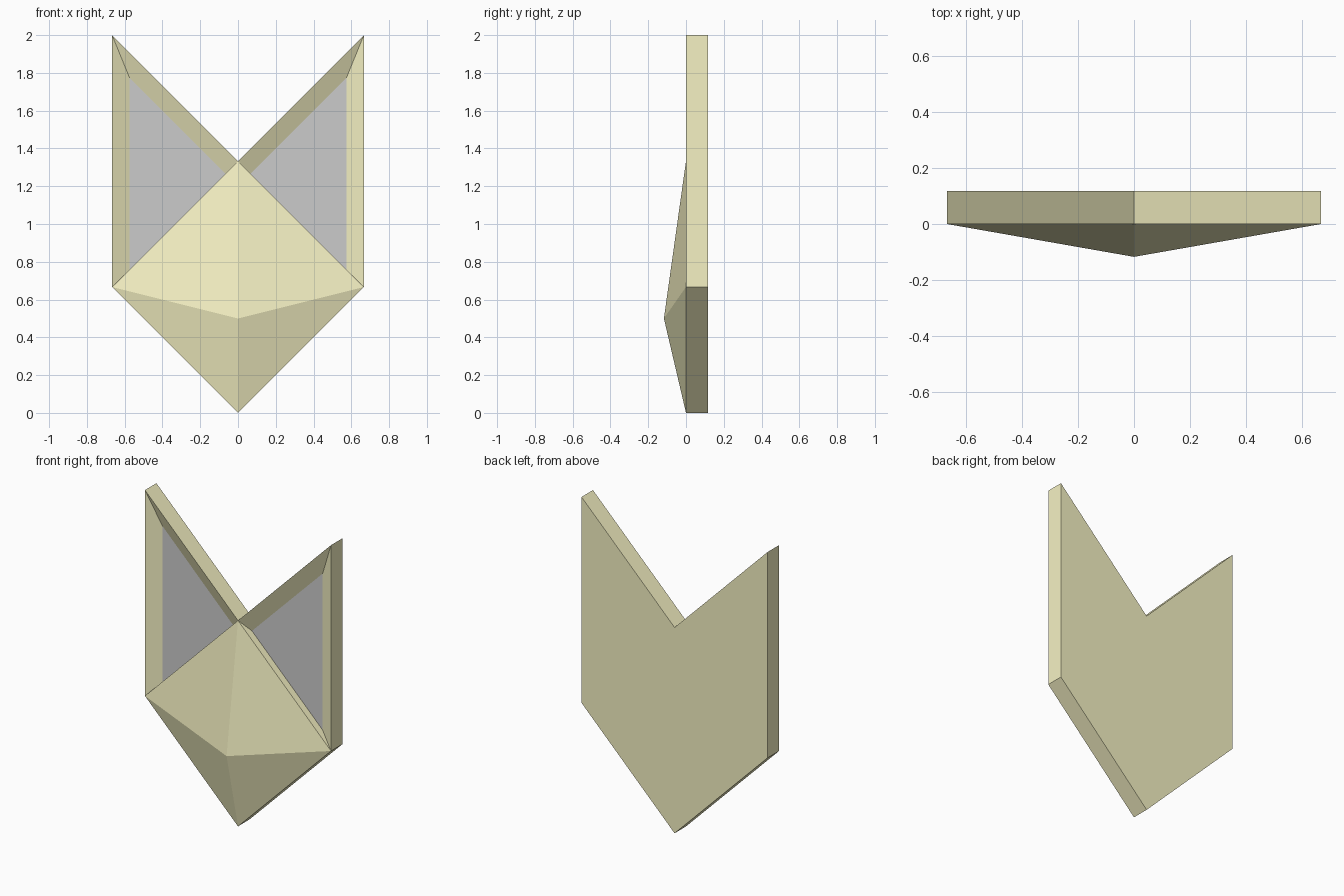
import bpy
import bmesh

if "Cube" in bpy.data.objects:
    bpy.data.objects.remove(bpy.data.objects["Cube"])

W = 2 / 3      # half width
T = 0.117      # body thickness and height of the front point
D = 0.047      # pocket depth
I = 0.093      # bevel width of the pocket rim

yellow = bpy.data.materials.new("pale_yellow")
yellow.diffuse_color = (0.92, 0.89, 0.55, 1)
yellow.use_nodes = True
yellow.node_tree.nodes["Principled BSDF"].inputs["Base Color"].default_value = yellow.diffuse_color


def mirrored_mesh(name, points, faces, material=None):
    """Build the right half from named points, mirror it and weld the middle."""
    bm = bmesh.new()
    for side in (1, -1):
        v = {k: bm.verts.new((side * x, y, z)) for k, (x, y, z) in points.items()}
        for f in faces:
            keys = f.split()
            bm.faces.new([v[k] for k in (keys if side == 1 else keys[::-1])])
    bmesh.ops.remove_doubles(bm, verts=bm.verts, dist=1e-4)
    mesh = bpy.data.meshes.new(name)
    bm.to_mesh(mesh)
    bm.free()
    obj = bpy.data.objects.new(name, mesh)
    bpy.context.collection.objects.link(obj)
    if material:
        mesh.materials.append(material)
    return obj


# Outline of the right half: wing tip, notch, side corner, bottom tip
outline = {"tip": (W, 2), "notch": (0, 2 * W), "side": (W, W), "foot": (0, 0)}
points = {k: (x, 0, z) for k, (x, z) in outline.items()}
points.update({k + "_b": (x, T, z) for k, (x, z) in outline.items()})

# Pocket floor corners and the point of the front pyramid
pocket = {
    "p_tip": (W - I, D, 1.773),
    "p_notch": (0.067, D, 2 * W - 0.067),
    "p_side": (W - I, D, W + I),
}
points.update(pocket)
points["apex"] = (0, -T, 0.5)

# Body: back, rim, sloped pocket walls and faceted front
mirrored_mesh("chevron_body", points, [
    "tip_b notch_b foot_b side_b",
    "side side_b foot_b foot",
    "tip tip_b side_b side",
    "notch notch_b tip_b tip",
    "tip side p_side p_tip",
    "notch tip p_tip p_notch",
    "side notch p_notch p_side",
    "notch side apex",
    "side foot apex",
], yellow)

# Grey panels on the pocket floors
mirrored_mesh("wing_panels", pocket, ["p_tip p_notch p_side"])

# Make every face point outwards
for name in ("chevron_body", "wing_panels"):
    mesh = bpy.data.objects[name].data
    bm = bmesh.new()
    bm.from_mesh(mesh)
    if name == "chevron_body":
        bmesh.ops.recalc_face_normals(bm, faces=bm.faces)
    else:
        bm.normal_update()
        bmesh.ops.reverse_faces(bm, faces=[f for f in bm.faces if f.normal.y > 0])
    bm.to_mesh(mesh)
    bm.free()
